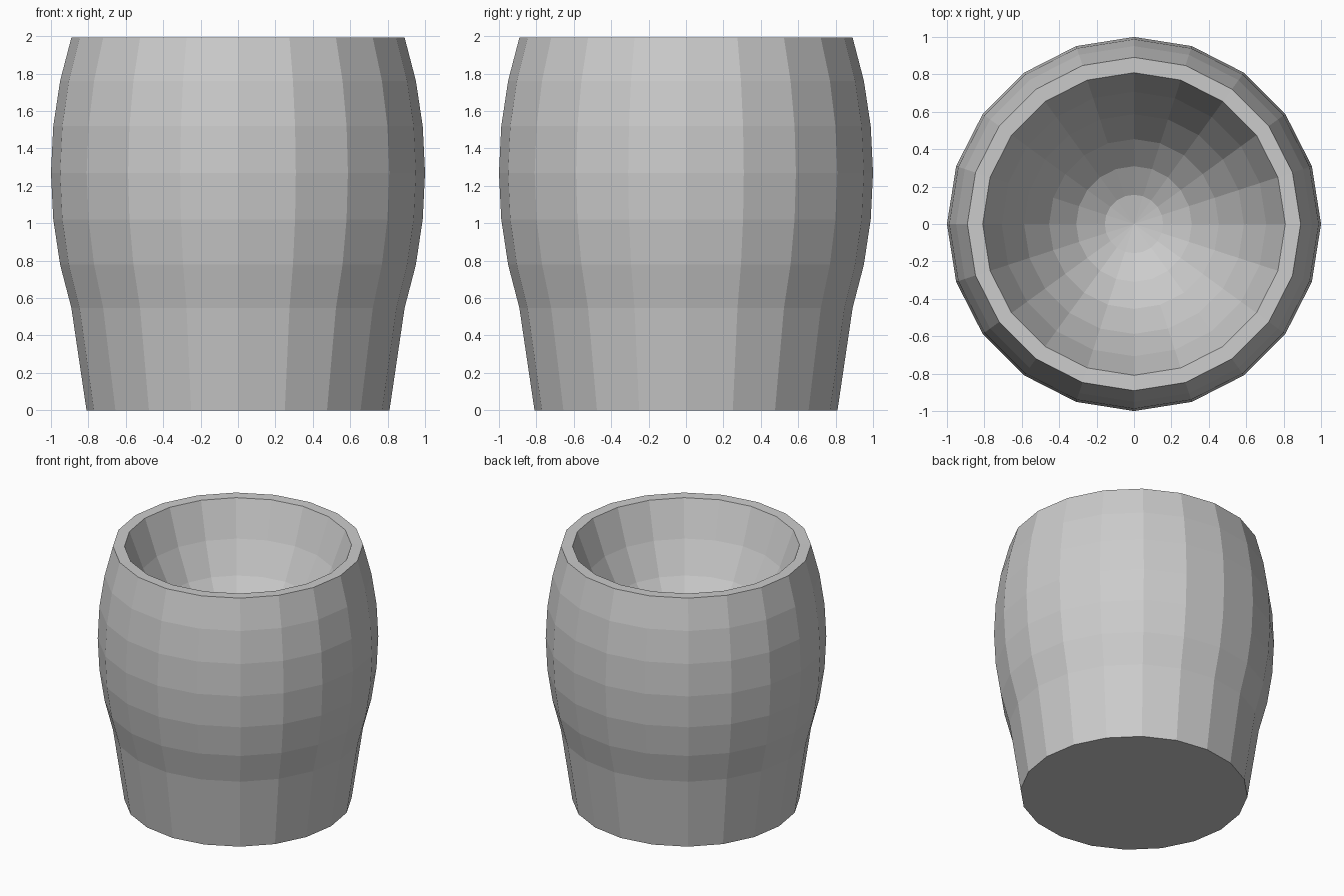
import bpy
import bmesh
from math import cos, sin, radians, tau

SIDES = 20
STEP = radians(9)
TOP = 1.99          # rim height
BULGE_Z = 1.27      # height of the widest ring
BULGE_SCALE = 1.59  # vertical stretch of the outer bulge
BOWL_SCALE = 2.3    # vertical stretch of the inner bowl

cube = bpy.data.objects.get("Cube")
if cube:
    bpy.data.objects.remove(cube, do_unlink=True)

grey = bpy.data.materials.new("plain_grey")
grey.use_nodes = True
colour = (0.6, 0.6, 0.6, 1)
grey.diffuse_color = colour
grey.node_tree.nodes["Principled BSDF"].inputs["Base Color"].default_value = colour

# Profile from the foot, up the bulging wall, over the rim and down the bowl
profile = [(0.81, 0)]
profile += [(cos(k * STEP), BULGE_Z + BULGE_SCALE * sin(k * STEP)) for k in range(-3, 4)]
bowl_centre = TOP + BOWL_SCALE * cos(6 * STEP)
profile += [(sin(k * STEP), bowl_centre - BOWL_SCALE * cos(k * STEP)) for k in range(6, 0, -1)]

bm = bmesh.new()
rings = [[bm.verts.new((r * cos(tau * i / SIDES), r * sin(tau * i / SIDES), z))
          for i in range(SIDES)] for r, z in profile]
for low, high in zip(rings, rings[1:]):
    for i in range(SIDES):
        j = (i + 1) % SIDES
        bm.faces.new((low[i], low[j], high[j], high[i]))

# Flat base and the fan at the bottom of the bowl
bm.faces.new(rings[0][::-1])
centre = bm.verts.new((0, 0, bowl_centre - BOWL_SCALE))
for i in range(SIDES):
    bm.faces.new((rings[-1][i], rings[-1][(i + 1) % SIDES], centre))
bmesh.ops.recalc_face_normals(bm, faces=bm.faces)

mesh = bpy.data.meshes.new("barrel_cup")
bm.to_mesh(mesh)
bm.free()
mesh.materials.append(grey)
cup = bpy.data.objects.new("barrel_cup", mesh)
bpy.context.collection.objects.link(cup)
